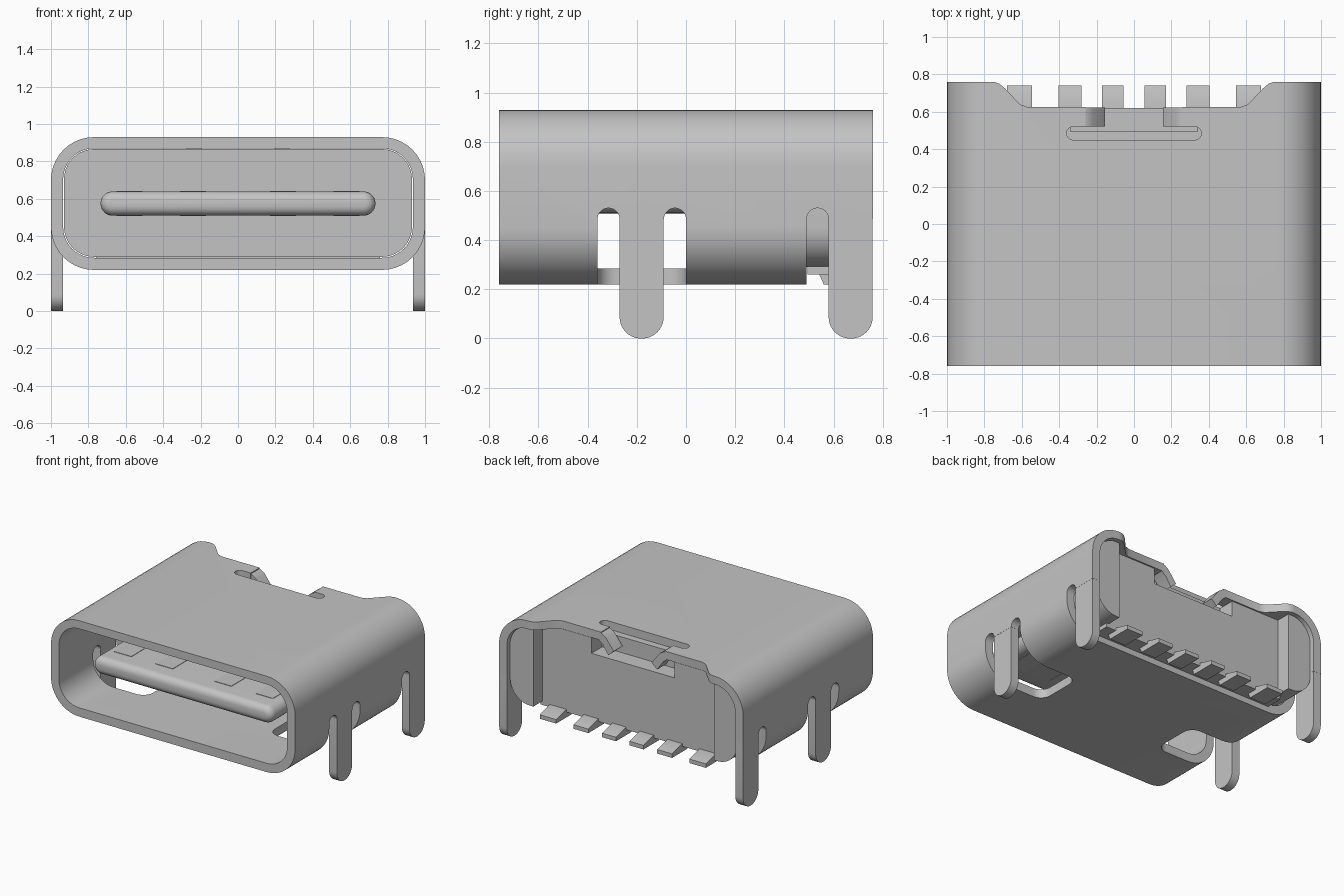
import bpy, bmesh, math

if "Cube" in bpy.data.objects:
    bpy.data.objects.remove(bpy.data.objects["Cube"], do_unlink=True)

metal = bpy.data.materials.new("light_grey")
metal.use_nodes = True
grey = (0.55, 0.55, 0.55, 1)
metal.diffuse_color = grey
metal.node_tree.nodes["Principled BSDF"].inputs["Base Color"].default_value = grey


def rounded(u0, u1, v0, v1, r, n=10):
    """Outline of a rectangle with round corners."""
    pts = []
    centres = [(u1 - r, v1 - r), (u0 + r, v1 - r), (u0 + r, v0 + r), (u1 - r, v0 + r)]
    for q, (cu, cv) in enumerate(centres):
        for i in range(n + 1):
            a = (q + i / n) * math.pi / 2
            pts.append((cu + r * math.cos(a), cv + r * math.sin(a)))
    return pts


def prism(name, outline, axis, a, b, nose=0):
    """Extrude an outline along an axis; nose rounds the edge of the end at a."""
    place = {"x": lambda u, v, t: (t, u, v),
             "y": lambda u, v, t: (u, t, v),
             "z": lambda u, v, t: (u, v, t)}[axis]
    pts = []
    for p in outline:
        if not pts or math.dist(p, pts[-1]) > 1e-4:
            pts.append(p)
    if math.dist(pts[0], pts[-1]) < 1e-4:
        pts.pop()
    bm = bmesh.new()
    rings = [[bm.verts.new(place(u, v, t)) for u, v in pts] for t in (a, b)]
    first = bm.faces.new(rings[0])
    bm.faces.new(rings[1])
    for i in range(len(pts)):
        j = (i + 1) % len(pts)
        bm.faces.new((rings[0][i], rings[0][j], rings[1][j], rings[1][i]))
    bmesh.ops.recalc_face_normals(bm, faces=bm.faces)
    if nose:
        bmesh.ops.bevel(bm, geom=list(first.edges), offset=nose, segments=5,
                        profile=0.5, affect="EDGES")
    mesh = bpy.data.meshes.new(name)
    bm.to_mesh(mesh)
    bm.free()
    mesh.materials.append(metal)
    ob = bpy.data.objects.new(name, mesh)
    bpy.context.collection.objects.link(ob)
    return ob


def box(name, x0, x1, y0, y1, z0, z1):
    return prism(name, [(x0, y0), (x1, y0), (x1, y1), (x0, y1)], "z", z0, z1)


def cut(target, *cutters):
    """Subtract cutters one by one, then remove them."""
    for cutter in cutters:
        cutter.hide_render = True
        mod = target.modifiers.new("cut", "BOOLEAN")
        mod.operation = "DIFFERENCE"
        mod.solver = "EXACT"
        mod.object = cutter
        graph = bpy.context.evaluated_depsgraph_get()
        mesh = bpy.data.meshes.new_from_object(target.evaluated_get(graph))
        target.modifiers.clear()
        target.data = mesh
        bpy.data.objects.remove(cutter, do_unlink=True)


# Shell: a rounded tube
BACK = 0.76
shell = prism("shell", rounded(-1, 1, 0.22, 0.93, 0.23), "y", -BACK, BACK)
cut(shell, prism("cavity", rounded(-0.935, 0.935, 0.285, 0.87, 0.165), "y", -1, 1))

# Side slots with round tops beside each leg, and the floor openings
for s in (1, -1):
    cut(shell,
        prism("floor_pocket", rounded(min(s * 0.5, s * 1.2), max(s * 0.5, s * 1.2),
                                      -0.36, 0, 0.08), "z", 0.1, 0.485))
    for y in (-0.36, -0.09, 0.49):
        cut(shell, prism("slot", rounded(y, y + 0.09, 0.1, 0.53, 0.045),
                         "x", s * 0.85, s * 1.1))
cut(shell, box("rear_floor_cut", -1.1, 1.1, 0.49, 1, 0.1, 0.485))

# Rear edge recess, cross slot and central opening in the roof
half = [(0.57, 0.625), (0.61, 0.64), (0.69, 0.725), (0.72, 0.75), (0.76, 0.765), (0.76, 1)]
recess = half + [(-x, y) for x, y in reversed(half)]
cut(shell,
    prism("recess", recess, "z", 0.75, 1),
    prism("cross_slot", rounded(-0.36, 0.36, 0.45, 0.52, 0.035), "z", 0.8, 1),
    box("roof_opening", -0.26, 0.26, 0.5, 0.8, 0.8, 1))

# Legs, with bent roof tabs on each side
for s, side in ((1, "left"), (-1, "right")):
    for y, where in ((-0.27, "front"), (0.58, "rear")):
        prism(f"{where}_{side}_leg", rounded(y, y + 0.179, 0, 0.61, 0.087),
              "x", s * 0.936, s * 0.999)
    bend = [(0.28, 0.929), (0.25, 0.92), (0.22, 0.9), (0.155, 0.815),
            (0.2, 0.775), (0.245, 0.84), (0.28, 0.871)]
    prism(f"{side}_roof_tab", [(s * x, z) for x, z in bend], "y", 0.521, 0.624)

# Insulating body with two rear wings and a notch below the roof tabs
body = prism("body", rounded(-0.93, 0.93, 0.29, 0.866, 0.16), "y", 0.3, 0.73)
cut(body,
    box("wall_cut", -0.74, 0.74, 0.62, 1, 0, 1),
    box("tab_notch", -0.34, 0.34, 0.495, 1, 0.75, 1))
box("body_foot", -0.76, 0.76, 0.495, 0.62, 0.26, 0.32)

# Tongue with thin contact plates above and below
prism("tongue", rounded(-0.735, 0.735, 0.51, 0.64, 0.0649), "y", -0.66, 0.32, nose=0.05)
for i, x in enumerate((-0.58, -0.24, 0.24, 0.58)):
    box(f"upper_contact_{i + 1}", x - 0.07, x + 0.07, -0.52, 0.3, 0.638, 0.643)
    box(f"lower_contact_{i + 1}", x - 0.07, x + 0.07, -0.52, 0.3, 0.507, 0.512)

# Solder pins
foot = [(0.54, 0.265), (0.56, 0.22), (0.74, 0.22), (0.74, 0.25), (0.62, 0.28)]
for i, (x, w) in enumerate(((0.113, 0.057), (0.343, 0.061), (0.613, 0.067))):
    for s, side in ((1, "left"), (-1, "right")):
        prism(f"{side}_pin_{i + 1}", foot, "x", s * x - w, s * x + w)

# Smooth the curved parts, keep sharp edges
bpy.ops.object.select_all(action="DESELECT")
for ob in bpy.context.collection.objects:
    if ob.type == "MESH":
        ob.select_set(True)
bpy.context.view_layer.objects.active = shell
bpy.ops.object.shade_smooth_by_angle(angle=math.radians(30))
